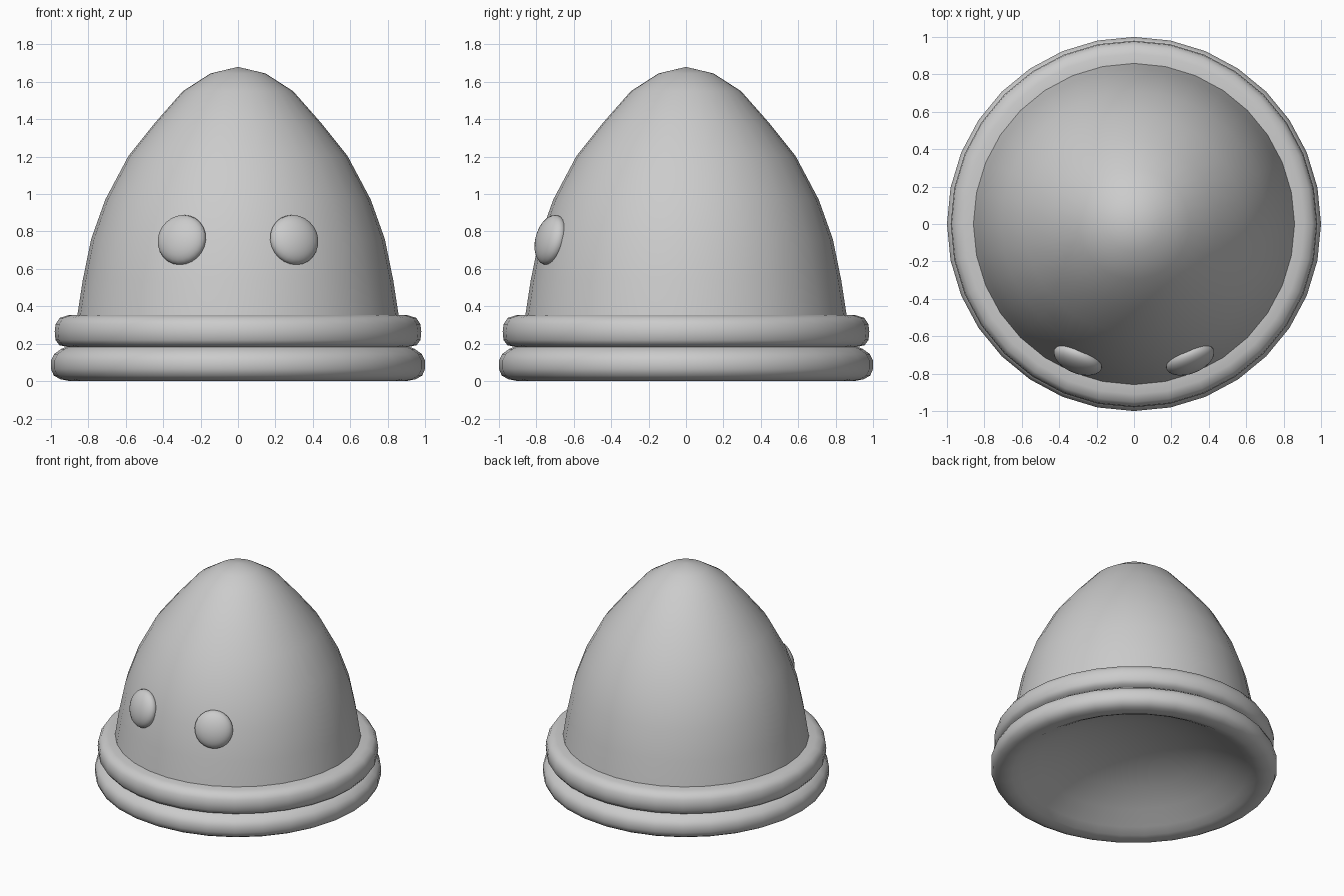
import bpy, bmesh, math
from mathutils import Vector

if "Cube" in bpy.data.objects:
    bpy.data.objects.remove(bpy.data.objects["Cube"])

SIDES = 32


def finish(obj, angle):
    bpy.ops.object.select_all(action='DESELECT')
    obj.select_set(True)
    bpy.context.view_layer.objects.active = obj
    bpy.ops.object.shade_smooth_by_angle(angle=math.radians(angle))


def lathe(name, profile):
    """Spin a (radius, height) profile around z."""
    bm = bmesh.new()
    verts = [bm.verts.new((r, 0, z)) for r, z in profile]
    edges = [bm.edges.new(pair) for pair in zip(verts, verts[1:])]
    bmesh.ops.spin(bm, geom=verts + edges, cent=(0, 0, 0), axis=(0, 0, 1),
                   angle=math.tau, steps=SIDES, use_duplicate=False)
    bmesh.ops.remove_doubles(bm, verts=bm.verts, dist=0.0005)
    bmesh.ops.recalc_face_normals(bm, faces=bm.faces)
    mesh = bpy.data.meshes.new(name)
    bm.to_mesh(mesh)
    bm.free()
    obj = bpy.data.objects.new(name, mesh)
    bpy.context.collection.objects.link(obj)
    finish(obj, 60)
    return obj


# Pointed dome
lathe("dome", [(0.86, 0.345), (0.83, 0.54), (0.785, 0.76), (0.71, 0.97),
               (0.585, 1.205), (0.445, 1.38), (0.295, 1.55),
               (0.147, 1.645), (0, 1.68)])

# Rounded upper ring, tucked under the dome
lathe("upper_ring", [(0.85, 0.355), (0.91, 0.352), (0.953, 0.338), (0.975, 0.305),
                     (0.98, 0.265), (0.976, 0.22), (0.955, 0.192), (0.91, 0.182)])

# Lower ring curling into a shallow hollow underside
lathe("lower_ring_and_hollow", [(0.91, 0.186), (0.945, 0.172), (0.983, 0.145),
                                (1.0, 0.11), (1.0, 0.065), (0.985, 0.03),
                                (0.95, 0.01), (0.9, 0.0), (0.85, 0.012),
                                (0.79, 0.045), (0.67, 0.12), (0.5, 0.205),
                                (0.32, 0.26), (0.15, 0.287), (0, 0.295)])

# Flattened button eyes lying on the dome surface
for side, label in ((-1, "left_eye"), (1, "right_eye")):
    bpy.ops.mesh.primitive_uv_sphere_add(segments=24, ring_count=12, radius=1,
                                         location=(side * 0.3, -0.723, 0.755))
    eye = bpy.context.object
    eye.name = label
    eye.scale = (0.137, 0.137, 0.07)
    eye.rotation_euler = Vector((side * 0.3, -0.723, 0.2)).to_track_quat('Z', 'Y').to_euler()
    finish(eye, 60)
